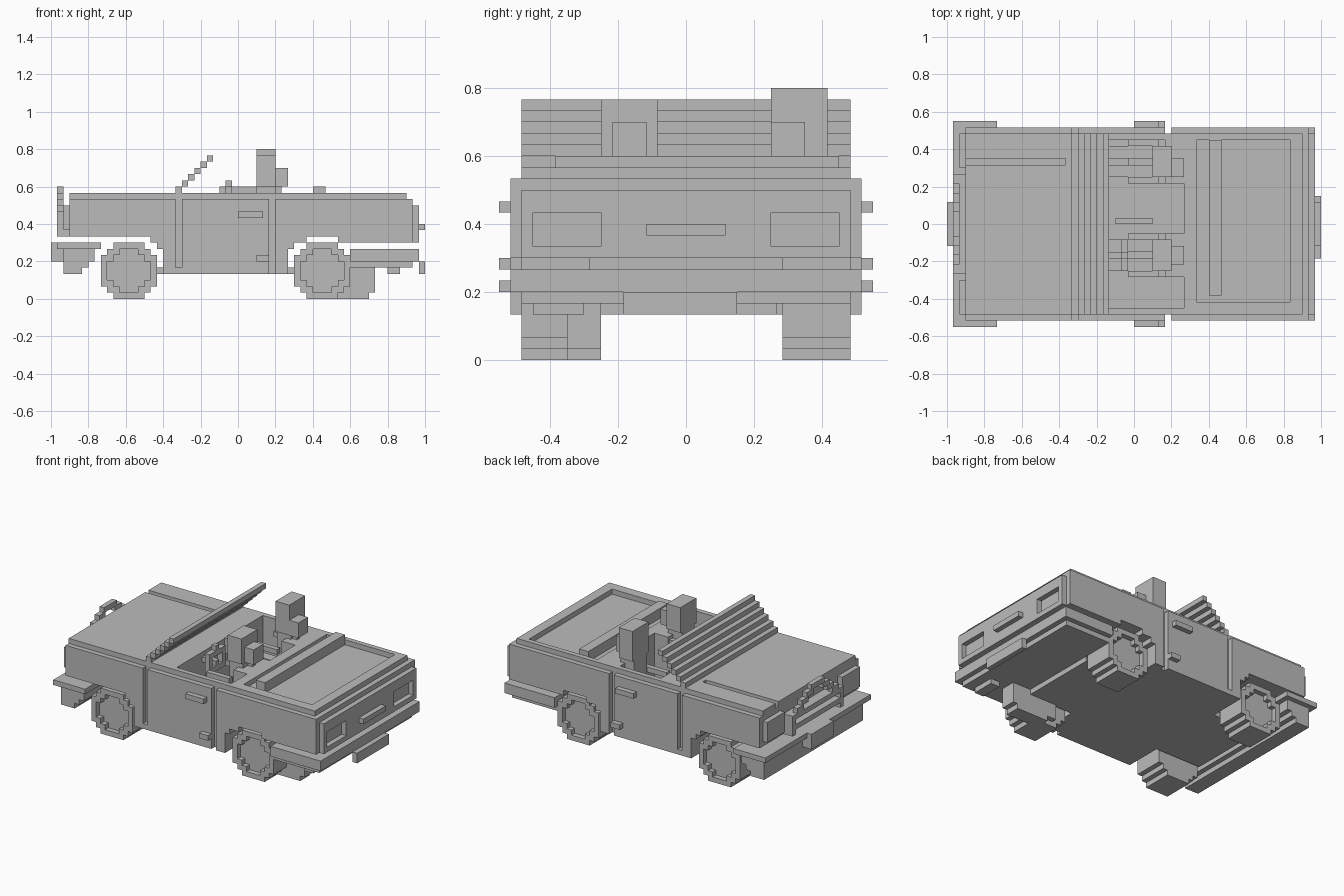
import bpy
import bmesh

UNIT = 1 / 30  # size of one block

default_cube = bpy.data.objects.get("Cube")
if default_cube:
    bpy.data.objects.remove(default_cube, do_unlink=True)

grey = bpy.data.materials.new("plain grey")
grey.use_nodes = True
grey.diffuse_color = (0.5, 0.5, 0.5, 1)
grey.node_tree.nodes["Principled BSDF"].inputs["Base Color"].default_value = (0.5, 0.5, 0.5, 1)


def add_prism(mesh, outline, near, far):
    """Extrude an x-z outline along y, all in block units."""
    corners = [mesh.verts.new((x * UNIT, near * UNIT, z * UNIT)) for x, z in outline]
    face = mesh.faces.new(corners)
    result = bmesh.ops.extrude_face_region(mesh, geom=[face])
    moved = [v for v in result["geom"] if isinstance(v, bmesh.types.BMVert)]
    bmesh.ops.translate(mesh, verts=moved, vec=(0, (far - near) * UNIT, 0))


def finish(name, mesh):
    bmesh.ops.recalc_face_normals(mesh, faces=mesh.faces)
    data = bpy.data.meshes.new(name)
    mesh.to_mesh(data)
    mesh.free()
    data.materials.append(grey)
    part = bpy.data.objects.new(name, data)
    bpy.context.collection.objects.link(part)
    return part


def prism(name, outline, near, far):
    mesh = bmesh.new()
    add_prism(mesh, outline, near, far)
    return finish(name, mesh)


def boxes(name, *spans):
    """Each span is (x range, y range, z range)."""
    mesh = bmesh.new()
    for (left, right), (near, far), (low, high) in spans:
        outline = [(left, low), (right, low), (right, high), (left, high)]
        add_prism(mesh, outline, near, far)
    return finish(name, mesh)


def both(span):
    """A span and its mirror image across the length of the car."""
    along, (near, far), up = span
    return [span, (along, (-far, -near), up)]


def carve(target, cutter):
    cutter.hide_render = True
    modifier = target.modifiers.new("cut", "BOOLEAN")
    modifier.operation = "DIFFERENCE"
    modifier.solver = "EXACT"
    modifier.object = cutter
    bpy.context.view_layer.objects.active = target
    bpy.ops.object.modifier_apply(modifier=modifier.name)
    bpy.data.objects.remove(cutter, do_unlink=True)


def stepped_disc(rows, centre, low):
    """Outline of a blocky disc from the half width of each row."""
    side = []
    for level, half in enumerate(rows):
        side += [(half, low + level), (half, low + level + 1)]
    clean = [p for i, p in enumerate(side)
             if not (0 < i < len(side) - 1 and side[i - 1][0] == p[0] == side[i + 1][0])]
    return ([(centre + x, z) for x, z in clean]
            + [(centre - x, z) for x, z in reversed(clean)])


SIDE, INSET = 15.5, 14.5
WIDE, NARROW = (-SIDE, SIDE), (-INSET, INSET)

# Body shell with stepped wheel arches and a narrower top layer
body = prism("body", [
    (-27, 10), (-14, 10), (-14, 9), (-13, 9), (-13, 8), (-12, 8), (-12, 4),
    (8, 4), (8, 8), (9, 8), (9, 9), (11, 9), (11, 10), (16, 10), (16, 9),
    (28, 9), (28, 16), (27, 16), (27, 17), (-27, 17)], *WIDE)
shoulder = both(((-40, 40), (INSET, 20), (16, 20)))
door_front = both(((-10, -9), (INSET, 20), (5, 16)))
door_back = both(((5, 6), (INSET, 20), (0, 18)))
for span in shoulder + door_front + door_back:
    carve(body, boxes("cutter", span))
# Open cockpit, sunken rear deck and bonnet seam
carve(body, boxes("cutter", ((-4, 8), (-13.5, 13.5), (8, 20))))
carve(body, boxes("cutter", ((10, 25), (-12.5, 13.5), (16, 20))))
carve(body, boxes("cutter", ((-27, -11), (9.5, 10.5), (16, 20))))
boxes("floor", ((-22, 18), (-8, 8), (4, 5)))

# Wheels with sunken hubs
TYRE = [2.5, 3.5] + [4.5] * 5 + [3.5, 2.5]
HUB = [1.5, 2.5] + [3.5] * 3 + [2.5, 1.5]
for end, centre in (("front", -17.5), ("rear", 13.5)):
    for side, sign in (("left", 1), ("right", -1)):
        wheel = prism(f"{end}_{side}_wheel", stepped_disc(TYRE, centre, 0),
                      sign * 8.5, sign * INSET)
        carve(wheel, prism("cutter", stepped_disc(HUB, centre, 1),
                           sign * (INSET - 1), sign * 20))
boxes("rear_inner_block", ((12, 22), (-10.5, -7.5), (1, 5)),
      ((14, 21), (-10.5, -7.5), (0, 1)))

# Front bumper, chin and number plate
boxes("front_bumper", ((-29, -22), (-16.5, 16.5), (8, 9)))
prism("front_chin", [(-28, 4), (-25, 4), (-25, 5), (-24, 5), (-24, 6), (-23, 6),
                     (-23, 8), (-28, 8)], *WIDE)
boxes("front_plate", ((-30, -28), (-3.5, 3.5), (6, 9)))

# Front face: lamps, grille bars and stepped crest
boxes("headlamps", *both(((-28, -27), (9, INSET), (11, 15))))
boxes("grille_bars", *[((-29, -27), (-8, 8), (z, z + 1)) for z in (11, 13)])
crest = []
for step in range(5):
    crest += both(((-29, -28), (step * 1.5, step * 1.5 + 2), (17 - step, 18 - step)))
boxes("grille_crest", *crest)
boxes("grille_posts", *both(((-29, -27), (7, 8), (10, 14))))

# Tail panel with sunken lamps, plate, rear bumper and hitch
tail = boxes("tail_panel", ((28, 29), NARROW, (9, 15)))
for span in both(((27, 30), (7.5, 13.5), (10, 13))):
    carve(tail, boxes("cutter", span))
boxes("rear_plate", ((29, 30), (-3.5, 3.5), (11, 12)))
boxes("rear_bumper", ((18, 29), WIDE, (6, 8)), ((18, 28), NARROW, (5, 6)))
boxes("rear_hitch", ((29, 30), (-5.5, 4.5), (4, 6)), ((24, 26), (-13.5, -9), (4, 5)))

# Door handles and side steps
boxes("door_handles", *both(((0, 4), (SIDE, SIDE + 1), (13, 14))))
boxes("side_steps", *both(((3, 5), (SIDE, SIDE + 1), (6, 7))))

# Raked windscreen built as a staircase
boxes("windscreen", *[((i - 10, i - 9 + (i < 5) * 0.02), NARROW, (i + 17, i + 18))
                      for i in range(6)])

# Bar across the rear deck
boxes("rear_bar", ((12, 14), (-11.5, 13.5), (16, 18)))

# Seats and the two occupants
for name, middle, top in (("driver", -5, 23), ("passenger", 10, 24)):
    def across(half):
        return (middle - half, middle + half)
    boxes(f"{name}_seat", ((5, 8), across(3.5), (8, 17)), ((-1, 6), across(3.5), (8, 11)))
    rest = middle if name == "driver" else middle - 1
    boxes(f"{name}_headrest", ((6, 8), (rest - 1.5, rest + 1.5), (18, 21)),
          ((6, 7), (rest - 0.5, rest + 0.5), (17, 18)))
    boxes(f"{name}_head", ((3, 6), across(2.5), (18, top)))
    boxes(f"{name}_torso", ((3, 6), across(2), (11, 18)))
    arms = [((-1, 4), (middle + s * 3 - 0.5, middle + s * 3 + 0.5), (14, 15)) for s in (-1, 1)]
    boxes(f"{name}_arms", *arms)
    legs = [((-4, 4), (middle + s * 1.5 - 1, middle + s * 1.5 + 1), (11, 12)) for s in (-1, 1)]
    boxes(f"{name}_legs", *legs)

# Steering wheel
boxes("steering_wheel", ((-2, -1), (-7.5, -2.5), (17, 18)), ((-2, -1), (-7.5, -2.5), (14, 15)),
      ((-2, -1), (-7.5, -6.5), (15, 17)), ((-2, -1), (-3.5, -2.5), (15, 17)),
      ((-4, -1), (-5.5, -4.5), (15, 16)), ((-2, -1), (-5.5, -4.5), (18, 19)))
boxes("dashboard_trim", ((-3, 3), (0, 1), (15, 18)))
